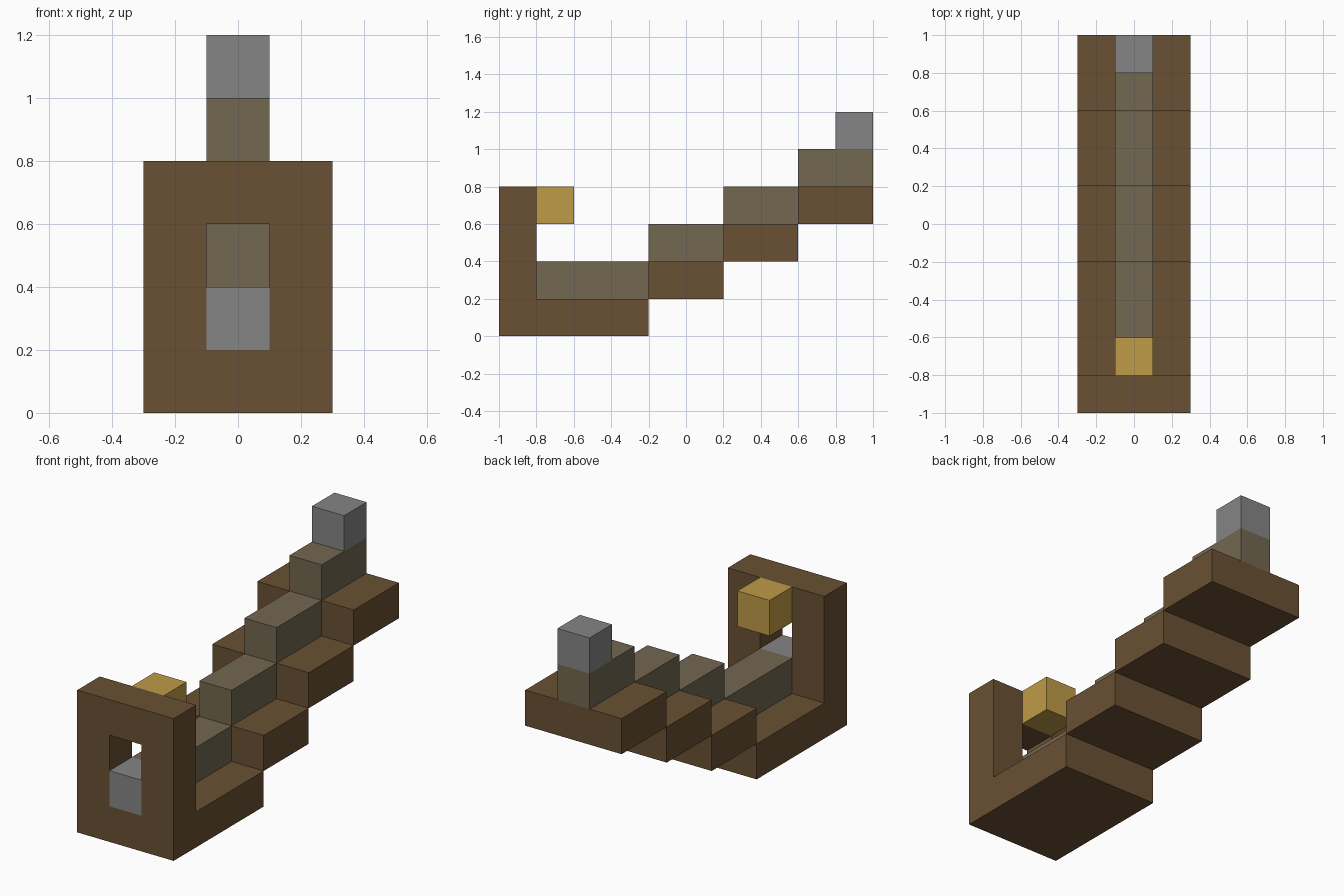
import bpy
import bmesh
from mathutils import Vector

cube = bpy.data.objects.get("Cube")
if cube:
    bpy.data.objects.remove(cube, do_unlink=True)

UNIT = 0.2       # edge of one block
WIDE = 0.3       # half width of the wooden parts
NARROW = 0.1     # half width of the centre parts


def material(name, color):
    mat = bpy.data.materials.new(name)
    mat.use_nodes = True
    mat.diffuse_color = (*color, 1)
    mat.node_tree.nodes["Principled BSDF"].inputs["Base Color"].default_value = (*color, 1)
    return mat


wood = material("brown wood", (0.144, 0.082, 0.033))
barrel = material("olive brown", (0.171, 0.136, 0.082))
metal = material("grey metal", (0.235, 0.235, 0.235))
gold = material("gold", (0.515, 0.328, 0.061))


def add_object(name, bm, mat):
    bmesh.ops.recalc_face_normals(bm, faces=bm.faces)
    mesh = bpy.data.meshes.new(name)
    bm.to_mesh(mesh)
    bm.free()
    mesh.materials.append(mat)
    obj = bpy.data.objects.new(name, mesh)
    bpy.context.collection.objects.link(obj)
    return obj


def block(name, half, y0, y1, z0, mat):
    """Box one unit high, centred on x."""
    bm = bmesh.new()
    bmesh.ops.create_cube(bm, size=1)
    bmesh.ops.scale(bm, vec=(2 * half, y1 - y0, UNIT), verts=bm.verts)
    bmesh.ops.translate(bm, vec=(0, (y0 + y1) / 2, z0 + UNIT / 2), verts=bm.verts)
    return add_object(name, bm, mat)


def frame(name, y0, depth, outer, inner, mat):
    """Upright plate with a window; outer and inner are (half width, bottom, top)."""
    bm = bmesh.new()

    def ring(half, low, high):
        corners = ((-half, low), (half, low), (half, high), (-half, high))
        return [bm.verts.new((x, y0, z)) for x, z in corners]

    a, b = ring(*outer), ring(*inner)
    faces = []
    for i in range(4):
        j = (i + 1) % 4
        faces.append(bm.faces.new((a[i], a[j], b[j], b[i])))
    result = bmesh.ops.extrude_face_region(bm, geom=faces, use_keep_orig=True)
    moved = [v for v in result["geom"] if isinstance(v, bmesh.types.BMVert)]
    bmesh.ops.translate(bm, vec=Vector((0, depth, 0)), verts=moved)
    return add_object(name, bm, mat)


# Upright front plate with its window, and the parts attached to it
frame("front_frame", -1, UNIT, (WIDE, 0, 0.8), (NARROW, 0.2, 0.6), wood)
block("window_block", NARROW, -1, -0.8, 0.2, metal)
block("gold_block", NARROW, -0.8, -0.6, 0.6, gold)

# Rising steps, each a wide wooden slab with a narrow bar on top
edges = (-0.8, -0.2, 0.2, 0.6, 1)
for i, (y0, y1) in enumerate(zip(edges, edges[1:])):
    block(f"step_{i + 1}", WIDE, y0, y1, i * UNIT, wood)
    block(f"centre_bar_{i + 1}", NARROW, y0, y1, (i + 1) * UNIT, barrel)

# Post at the back end
block("rear_post", NARROW, 0.8, 1, 1, metal)
